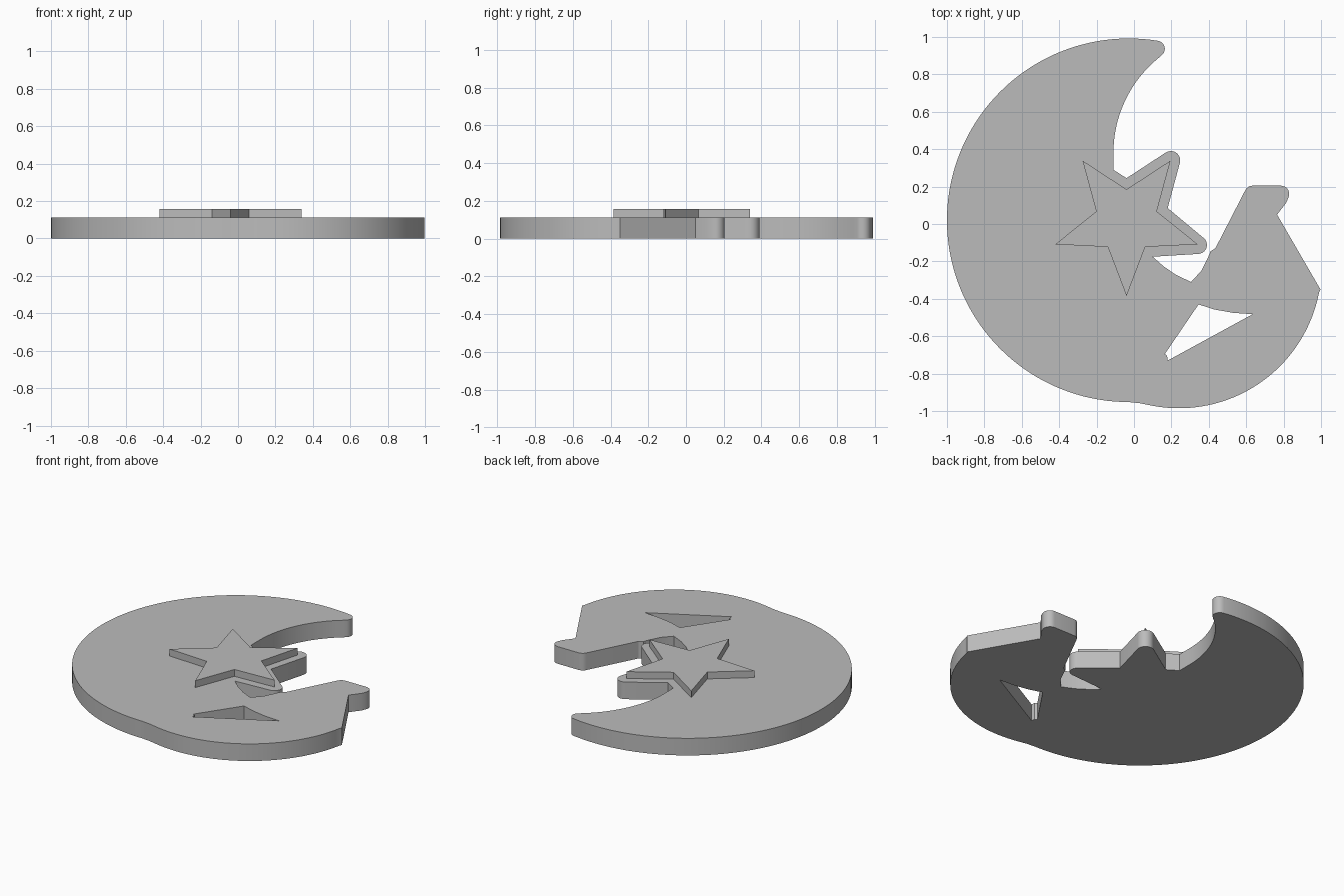
import bpy, bmesh, math
from mathutils import Vector

cube = bpy.data.objects.get("Cube")
if cube:
    bpy.data.objects.remove(cube, do_unlink=True)

grey = bpy.data.materials.new("plain grey")
grey.use_nodes = True
grey.diffuse_color = (0.5, 0.5, 0.5, 1)
grey.node_tree.nodes["Principled BSDF"].inputs["Base Color"].default_value = (0.5, 0.5, 0.5, 1)


def arc(cx, cy, r, start, end, steps):
    """Points along an arc, angles in degrees."""
    angles = [math.radians(start + (end - start) * i / steps) for i in range(steps + 1)]
    return [(cx + r * math.cos(a), cy + r * math.sin(a)) for a in angles]


def plate(name, loops, bottom, top):
    """Fill closed outlines (the first outer, the rest holes) and extrude them."""
    bm = bmesh.new()
    for loop in loops:
        verts = [bm.verts.new((x, y, bottom)) for x, y in loop]
        for a, b in zip(verts, verts[1:] + verts[:1]):
            bm.edges.new((a, b))
    bmesh.ops.triangle_fill(bm, use_beauty=True, use_dissolve=False, edges=bm.edges[:])
    result = bmesh.ops.extrude_face_region(bm, geom=bm.faces[:], use_keep_orig=True)
    raised = [g for g in result["geom"] if isinstance(g, bmesh.types.BMVert)]
    bmesh.ops.translate(bm, verts=raised, vec=Vector((0, 0, top - bottom)))
    bmesh.ops.recalc_face_normals(bm, faces=bm.faces[:])
    mesh = bpy.data.meshes.new(name)
    bm.to_mesh(mesh)
    bm.free()
    mesh.materials.append(grey)
    obj = bpy.data.objects.new(name, mesh)
    bpy.context.collection.objects.link(obj)
    return obj


# Base outline, counterclockwise from the crescent's upper tip
outline = arc(-0.028, 0.02, 0.972, 81, 270, 80)            # crescent back
outline += [(0.03, -0.958)]
outline += arc(0.24, -0.222, 0.763, 259, 349, 40)          # boat hull
outline += [(0.997, -0.35), (0.765, 0.05)]                 # bow and sail edge
outline += [(0.815, 0.115)] + arc(0.785, 0.16, 0.045, -30, 90, 8)
outline += arc(0.635, 0.16, 0.045, 90, 155, 6)             # blunt sail top
outline += [(0.435, -0.13), (0.41, -0.145), (0.395, -0.18),
            (0.36, -0.25), (0.305, -0.31)]
outline += [(0.225, -0.272), (0.16, -0.228), (0.10, -0.175)]
outline += arc(0.342, -0.112, 0.048, -87, 50, 10)          # star backing, right point
outline += [(0.18, 0.085)]
outline += arc(0.197, 0.34, 0.05, -15, 122, 10)            # star backing, upper point
outline += [(-0.04, 0.245), (-0.11, 0.29)]
outline += arc(0.545, 0.38, 0.655, 180, 129, 20)           # crescent inner curve
outline += arc(0.122, 0.937, 0.043, -45, 70, 8)            # rounded crescent tip

# Opening above the hull
opening = [(0.345, -0.43), (0.43, -0.457), (0.53, -0.475), (0.635, -0.482),
           (0.18, -0.73), (0.177, -0.705), (0.165, -0.695)]

base = plate("crescent_base", [outline, opening], 0, 0.112)

# Raised star, one point toward the front
star = []
for i in range(10):
    radius = 0.17 if i % 2 else 0.4
    angle = math.radians(-90 + 36 * i)
    star.append((-0.04 + radius * math.cos(angle), 0.015 + radius * math.sin(angle)))
plate("raised_star", [star], 0.112, 0.157)

# Smooth the curved rim, keeping corners sharp
bpy.ops.object.select_all(action="DESELECT")
base.select_set(True)
bpy.context.view_layer.objects.active = base
bpy.ops.object.shade_smooth_by_angle(angle=math.radians(30))
